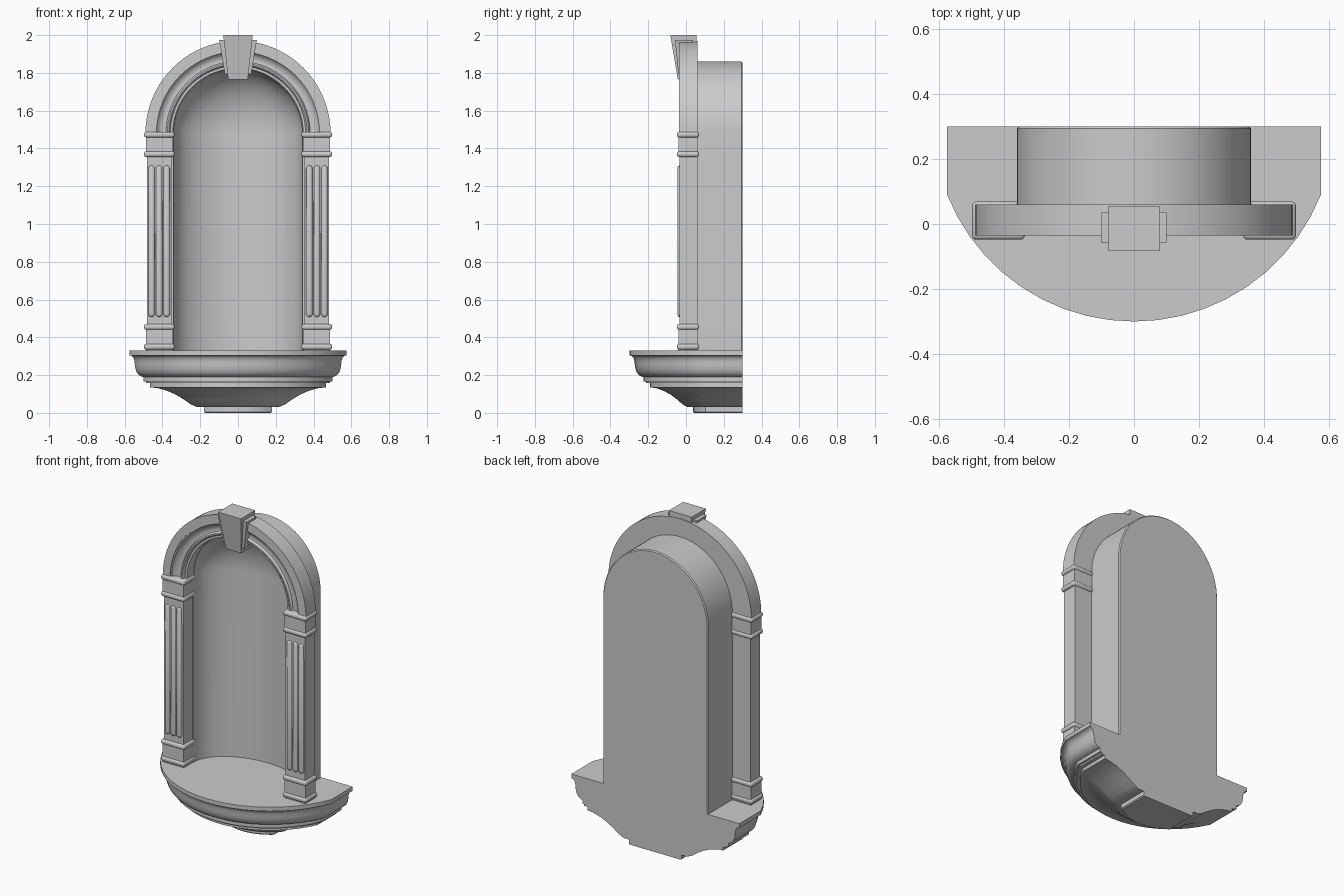
import bpy, bmesh, math

if "Cube" in bpy.data.objects:
    bpy.data.objects.remove(bpy.data.objects["Cube"])

ZC = 1.48      # springing height of the arch
ZB = 0.33      # top of the shelf


def finish(bm, name, smooth=True):
    bmesh.ops.remove_doubles(bm, verts=bm.verts, dist=1e-5)
    bmesh.ops.recalc_face_normals(bm, faces=bm.faces)
    me = bpy.data.meshes.new(name)
    bm.to_mesh(me)
    bm.free()
    ob = bpy.data.objects.new(name, me)
    bpy.context.collection.objects.link(ob)
    if smooth:
        bpy.ops.object.select_all(action='DESELECT')
        bpy.context.view_layer.objects.active = ob
        ob.select_set(True)
        bpy.ops.object.shade_smooth_by_angle(angle=math.radians(32))
    return ob


def loft(name, loops, closed, caps=()):
    """Skin a list of equal-length point loops; caps lists loop indices to fill."""
    bm = bmesh.new()
    rows = [[bm.verts.new(p) for p in lp] for lp in loops]
    n = len(rows[0])
    for a, b in zip(rows, rows[1:]):
        for i in range(n if closed else n - 1):
            j = (i + 1) % n
            bm.faces.new((a[i], a[j], b[j], b[i]))
    for c in caps:
        bm.faces.new(rows[c])
    return finish(bm, name)


def box(name, x0, x1, y0, y1, z0, z1, bevel=0.0):
    bm = bmesh.new()
    bmesh.ops.create_cube(bm, size=1)
    for v in bm.verts:
        v.co = ((x0 + x1) / 2 + v.co.x * (x1 - x0),
                (y0 + y1) / 2 + v.co.y * (y1 - y0),
                (z0 + z1) / 2 + v.co.z * (z1 - z0))
    if bevel:
        bmesh.ops.bevel(bm, geom=bm.edges[:], offset=bevel, segments=4,
                        profile=0.5, affect='EDGES')
    return finish(bm, name, bool(bevel))


# Shelf: moulding profile (inset, height) swept round a bow-front outline
def shelf_loop(d, z):
    dy = d if d < 0.11 else 0.11 + (d - 0.11) * 0.8
    w, r, cy = 0.575 - d, 0.619 - dy, 0.319
    a = math.asin(min(1, w / r))
    pts = [(-w, 0.30, z)]
    for i in range(21):
        t = -a + 2 * a * i / 20
        pts.append((r * math.sin(t), cy - r * math.cos(t), z))
    return pts + [(w, 0.30, z)]


profile = [(0, ZB), (0, .305), (.012, .302), (.022, .292), (.027, .275), (.029, .255),
           (.032, .235), (.039, .215), (.051, .2), (.066, .192), (.075, .19), (.075, .167),
           (.088, .167), (.088, .157), (.11, .157), (.11, .135), (.15, .131), (.2, .117),
           (.245, .097), (.29, .07), (.325, .045), (.36, .03), (.395, .03), (.395, .006),
           (.401, 0)]
loft("shelf", [shelf_loop(d, z) for d, z in profile], True, (0, -1))


# Niche: arched shell with a half-round, domed recess
def arch_loop(w, rz, y):
    pts = [(-w, y, ZB)]
    for i in range(41):
        t = math.pi * (1 - i / 40)
        pts.append((w * math.cos(t), y, ZC + rz * math.sin(t)))
    return pts + [(w, y, ZB)]


loops = [arch_loop(.354, .374, .30), arch_loop(.36, .38, .294),
         arch_loop(.36, .38, .055), arch_loop(.342, .342, .055)]
for k in range(1, 17):
    a = math.pi / 2 * k / 16
    s = .342 * max(0, math.cos(a))
    loops.append(arch_loop(s, s, .055 + .23 * math.sin(a)))
loft("niche_shell", loops, False, (0,))

# Arch moulding: profile (radius, depth) turned through a half circle
arch = [(.345, .06), (.345, -.008), (.358, -.008), (.36, -.016), (.366, -.022),
        (.374, -.022), (.38, -.016), (.382, -.008), (.392, -.006), (.405, -.008),
        (.418, -.014), (.428, -.024), (.432, -.03), (.44, -.03), (.44, -.036),
        (.49, -.036), (.49, .06)]
rings = []
for i in range(41):
    t = math.pi * i / 40
    rings.append([(r * math.cos(t), y, ZC + r * math.sin(t)) for r, y in arch])
loft("arch_moulding", rings, True, (0, -1))

# Pilasters with bases, capitals and reeds
for side, sgn in (("left", -1), ("right", 1)):
    def part(name, a, b, *rest):
        box(side + name, min(sgn * a, sgn * b), max(sgn * a, sgn * b), *rest)

    part("_pilaster_shaft", .35, .483, -.034, .06, ZB, ZC)
    for nm, z0, z1 in (("base", ZB, .46), ("capital", 1.365, 1.48)):
        part("_" + nm + "_block", .344, .488, -.039, .063, z0, z1)
    for i, z in enumerate((.35, .455, 1.37, 1.473)):
        part("_band_%d" % (i + 1), .336, .498, -.048, .069, z - .015, z + .015, .0125)
    # raised round-ended reeds
    for i in range(3):
        cx = sgn * (.4175 + (i - 1) * .04)
        bm = bmesh.new()
        bmesh.ops.create_uvsphere(bm, u_segments=16, v_segments=8, radius=.0175)
        for v in bm.verts:
            top = v.co.z > 1e-5
            v.co.x += cx
            v.co.y = v.co.y * .7 - .034
            v.co.z += 1.292 if top else .525
        finish(bm, "%s_reed_%d" % (side, i + 1))


# Keystone: two tapered wedges
def wedge(name, wb, wt, zb, zt, yb, yt, back):
    loft(name, [[(-w, y, z), (w, y, z), (w, back, z), (-w, back, z)]
                for w, y, z in ((wb, yb, zb), (wt, yt, zt))], True, (0, -1))


wedge("keystone", .052, .078, 1.765, 2.0, -.043, -.083, .056)
wedge("keystone_backing", .07, .1, 1.795, 1.975, -.04, -.058, .036)
